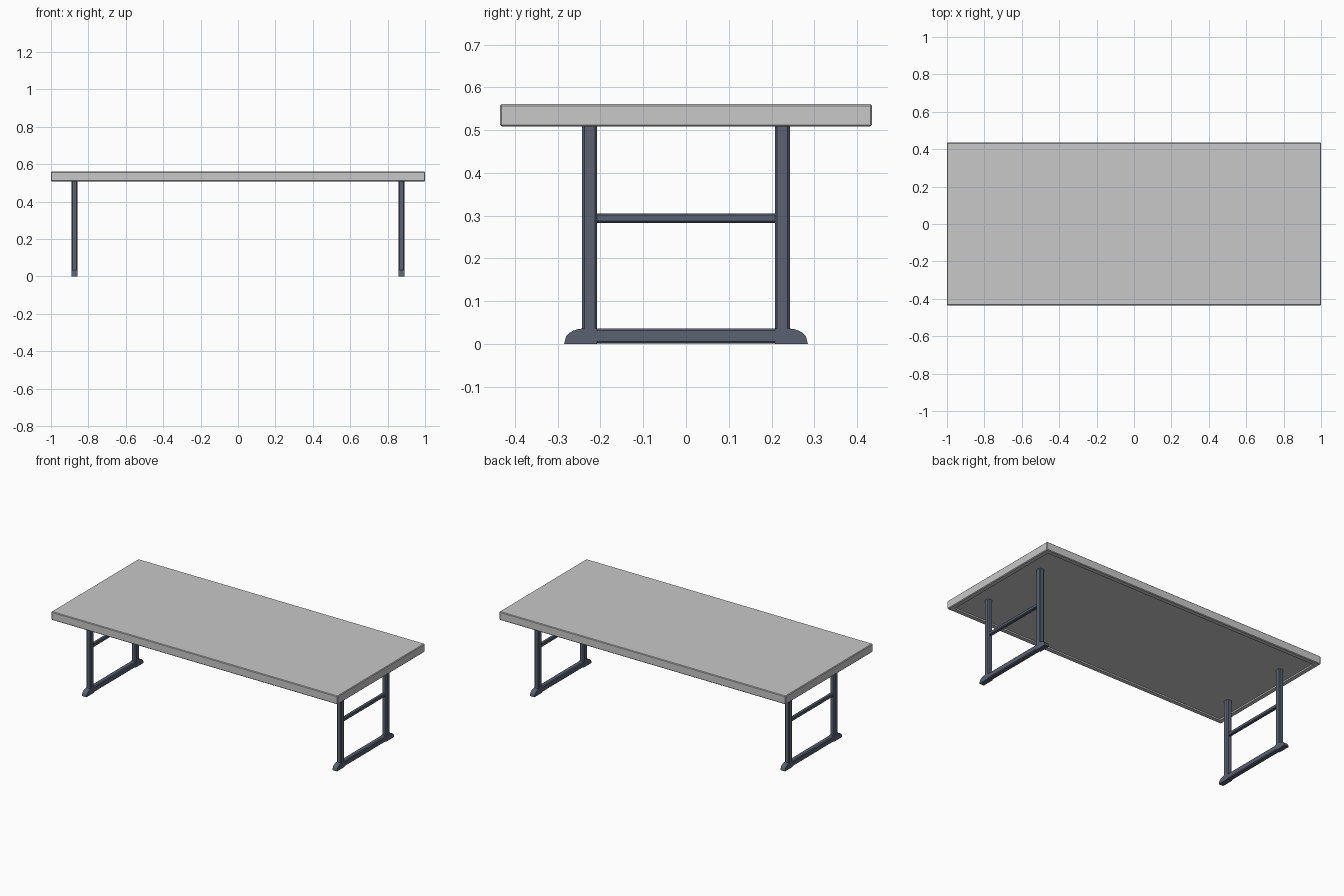
import bpy, bmesh, math
from mathutils import Matrix, Vector

if "Cube" in bpy.data.objects:
    bpy.data.objects.remove(bpy.data.objects["Cube"])


def material(name, rgb):
    m = bpy.data.materials.new(name)
    m.diffuse_color = (*rgb, 1)
    m.use_nodes = True
    m.node_tree.nodes["Principled BSDF"].inputs["Base Color"].default_value = m.diffuse_color
    return m


TOP = material("light grey", (0.58, 0.58, 0.58))
STEEL = material("slate blue", (0.10, 0.12, 0.17))


def finish(bm, name, mat):
    bmesh.ops.recalc_face_normals(bm, faces=bm.faces[:])
    me = bpy.data.meshes.new(name)
    bm.to_mesh(me)
    bm.free()
    me.materials.append(mat)
    ob = bpy.data.objects.new(name, me)
    bpy.context.collection.objects.link(ob)
    return ob


def box_mesh(lo, hi):
    lo, hi = Vector(lo), Vector(hi)
    bm = bmesh.new()
    mat = Matrix.Translation((lo + hi) / 2) @ Matrix.Diagonal((*(hi - lo), 1))
    bmesh.ops.create_cube(bm, size=1, matrix=mat)
    return bm


def bar(name, lo, hi, axis, chamfer):
    """Box with the four edges along one axis chamfered."""
    bm = box_mesh(lo, hi)
    edges = [e for e in bm.edges
             if abs((e.verts[0].co - e.verts[1].co).normalized()[axis]) > 0.9]
    bmesh.ops.bevel(bm, geom=edges, offset=chamfer, segments=1,
                    affect='EDGES', profile=0.5)
    return finish(bm, name, STEEL)


# Tabletop: eased edges and a shallow recess underneath
bm = box_mesh((-1, -0.435, 0.508), (1, 0.435, 0.561))
bmesh.ops.bevel(bm, geom=bm.edges[:], offset=0.004, segments=1,
                affect='EDGES', profile=0.5)
under = min(bm.faces, key=lambda f: f.calc_center_median().z)
bmesh.ops.inset_region(bm, faces=[under], thickness=0.036)
bmesh.ops.inset_region(bm, faces=[under], thickness=0.002, depth=-0.008)
finish(bm, "tabletop", TOP)


def foot(name, x, side):
    """Flared foot with a rounded outer shoulder."""
    profile = [(0.208, 0), (0.285, 0)]
    for i in range(1, 6):
        a = math.radians(15 + 15 * i)
        profile.append((0.241 + 0.0455 * math.cos(a), 0.036 * math.sin(a)))
    profile.append((0.208, 0.036))
    bm = bmesh.new()
    face = bm.faces.new([bm.verts.new((x - 0.016, side * y, z)) for y, z in profile])
    ext = bmesh.ops.extrude_face_region(bm, geom=[face])
    bmesh.ops.translate(bm, vec=(0.032, 0, 0),
                        verts=[v for v in ext["geom"] if isinstance(v, bmesh.types.BMVert)])
    finish(bm, name, STEEL)


# Two ladder-like end frames
for end, x in (("left", -0.875), ("right", 0.875)):
    for label, side in (("front", -1), ("back", 1)):
        y = side * 0.2255
        bar(f"{end}_{label}_leg", (x - 0.016, y - 0.0175, 0.034),
            (x + 0.016, y + 0.0175, 0.517), 2, 0.005)
        foot(f"{end}_{label}_foot", x, side)
    bar(f"{end}_cross_rail", (x - 0.011, -0.21, 0.283), (x + 0.011, 0.21, 0.305), 1, 0.004)
    bar(f"{end}_floor_rail", (x - 0.016, -0.21, 0.001), (x + 0.016, 0.21, 0.036), 1, 0.005)
